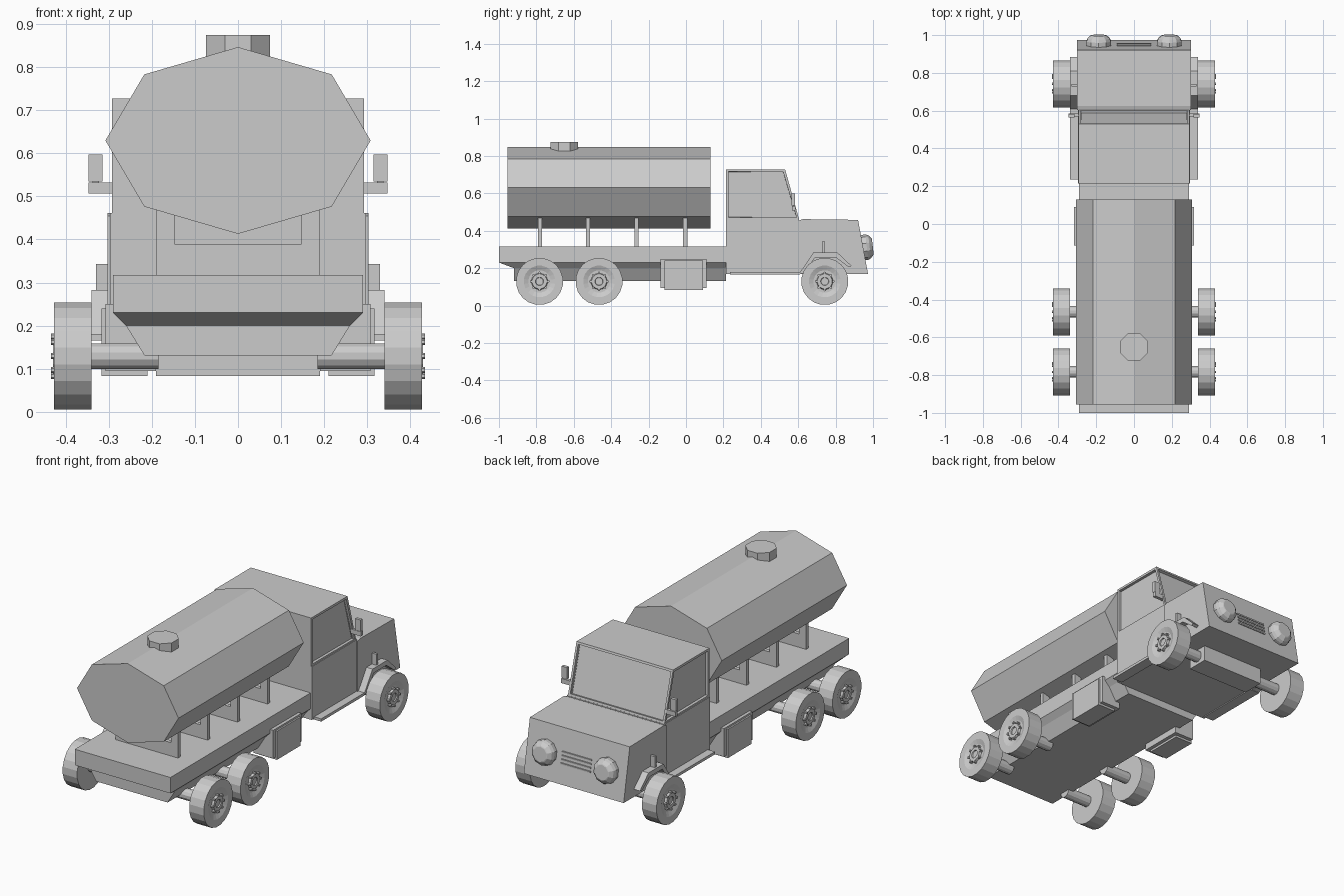
import bpy, bmesh, math
from mathutils import Matrix, Vector

if "Cube" in bpy.data.objects:
    bpy.data.objects.remove(bpy.data.objects["Cube"])


def finish(name, bm):
    bmesh.ops.recalc_face_normals(bm, faces=bm.faces)
    me = bpy.data.meshes.new(name)
    bm.to_mesh(me)
    bm.free()
    ob = bpy.data.objects.new(name, me)
    bpy.context.collection.objects.link(ob)
    return ob


def loft(name, rings):
    """Skin closed rings of equal length and cap both ends."""
    bm = bmesh.new()
    vs = [[bm.verts.new(p) for p in r] for r in rings]
    n = len(vs[0])
    for a, b in zip(vs, vs[1:]):
        for i in range(n):
            bm.faces.new((a[i], a[(i + 1) % n], b[(i + 1) % n], b[i]))
    bm.faces.new(vs[0])
    bm.faces.new(vs[-1])
    return finish(name, bm)


def prism_x(name, yz, x0, x1):
    return loft(name, [[(x, y, z) for y, z in yz] for x in (x0, x1)])


def prism_y(name, xz, y0, y1):
    return loft(name, [[(x, y, z) for x, z in xz] for y in (y0, y1)])


def box(name, x0, x1, y0, y1, z0, z1):
    return prism_x(name, [(y0, z0), (y1, z0), (y1, z1), (y0, z1)], x0, x1)


def lathe(name, profile, n, origin, axis):
    """Revolve (distance along axis, radius) pairs."""
    q = Vector(axis).to_track_quat('Z', 'Y')
    rings = []
    for d, r in profile:
        rings.append([Vector(origin) + q @ Vector((
            r * math.cos(2 * math.pi * (i + .5) / n),
            r * math.sin(2 * math.pi * (i + .5) / n), d)) for i in range(n)])
    return loft(name, rings)


# Tank body, eight-sided
tank = [(0.308 * math.sin(i * math.pi / 4), 0.63 + 0.217 * math.cos(i * math.pi / 4))
        for i in range(8)]
prism_y("tank", tank, -0.955, 0.13)
lathe("tank_hatch", [(0.82, 0.08), (0.875, 0.08)], 8, (0, -0.65, 0), (0, 0, 1))

# U-shaped saddles under the tank
saddle = [(-.19, .31), (.19, .31), (.19, .475), (.147, .475),
          (.147, .39), (-.147, .39), (-.147, .475), (-.19, .475)]
for y in (-0.78, -0.523, -0.264, -0.004):
    prism_y("tank_saddle", saddle, y - 0.011, y + 0.011)

# Flat bed with tapered underside
def bed_ring(w, back, z):
    return [(-w, back, z), (w, back, z), (w, 0.215, z), (-w, 0.215, z)]

loft("bed", [bed_ring(.29, -1, .317), bed_ring(.29, -1, .23),
             bed_ring(.26, -.92, .20), bed_ring(.217, -.92, .13)])


# Cab top with recessed side windows and windscreen
cab = prism_x("cab_top", [(.215, .46), (.215, .728), (.53, .728), (.605, .46)], -.293, .293)
bm = bmesh.new()
bm.from_mesh(cab.data)
for f in list(bm.faces):
    if abs(f.normal.x) > .9 or (f.normal.y > .5):
        bmesh.ops.inset_individual(bm, faces=[f], thickness=.017, depth=0)
        bmesh.ops.inset_individual(bm, faces=[f], thickness=.001, depth=-.015)
bm.to_mesh(cab.data)
bm.free()

# Cab base and hood
box("cab_base", -.297, .297, .215, .605, .17, .462)
prism_x("hood", [(.603, .455), (.625, .462), (.92, .458), (.973, .17), (.603, .17)], -.303, .303)

# Grille bars on the sloping nose
for i in range(4):
    z = .272 + i * .02
    y = .973 - .053 * (z - .17) / .288
    box("grille_bar", -.09, .09, y - .01, y + .005, z, z + .008)

# Front axle housing
box("axle_housing", -.19, .19, .68, .80, .083, .175)

arch = [(.60, .165), (.625, .20), (.68, .283), (.81, .283), (.885, .212),
        (.87, .205), (.80, .258), (.69, .258), (.635, .175)]
wheel = [(.34, .09), (.34, .126), (.428, .126), (.428, .085), (.418, .06),
         (.418, .044), (.430, .040), (.430, .022), (.424, .02)]

for s in (-1, 1):
    # Headlights
    lathe("headlight", [(-.03, .068), (.02, .068), (.035, .062), (.05, .045), (.052, .04)],
          10, (s * .187, .947, .31), (0, 1, .12))
    # Wheels, axles, hub bolts
    for y in (-0.783, -0.465, 0.742):
        lathe("wheel", wheel, 20, (0, y, .129), (s, 0, 0))
        lathe("axle", [(.185, .031), (.35, .031)], 12, (0, y, .129), (s, 0, 0))
        for k in range(8):
            a = k * math.pi / 4
            lathe("hub_bolt", [(.416, .007), (.434, .007)], 6,
                  (0, y + .046 * math.cos(a), .129 + .046 * math.sin(a)), (s, 0, 0))
    # Front fenders with marker posts
    prism_x("fender", arch, s * .29, s * .34)
    box("marker_post", s * .30, s * .33, .728, .742, .28, .343)
    # Running boards
    box("running_board", s * .28, s * .34, .235, .61, .165, .18)
    # Side mirrors
    box("mirror_arm", s * .285, s * .347, .568, .586, .507, .532)
    box("mirror_post", s * .323, s * .338, .573, .581, .53, .545)
    box("mirror", s * .315, s * .347, .565, .582, .535, .598)
    # Side fuel tanks with lower core
    box("side_tank", s * .19, s * .308, -.135, .11, .095, .25)
    box("side_tank_core", s * .21, s * .317, -.115, .09, .083, .24)
